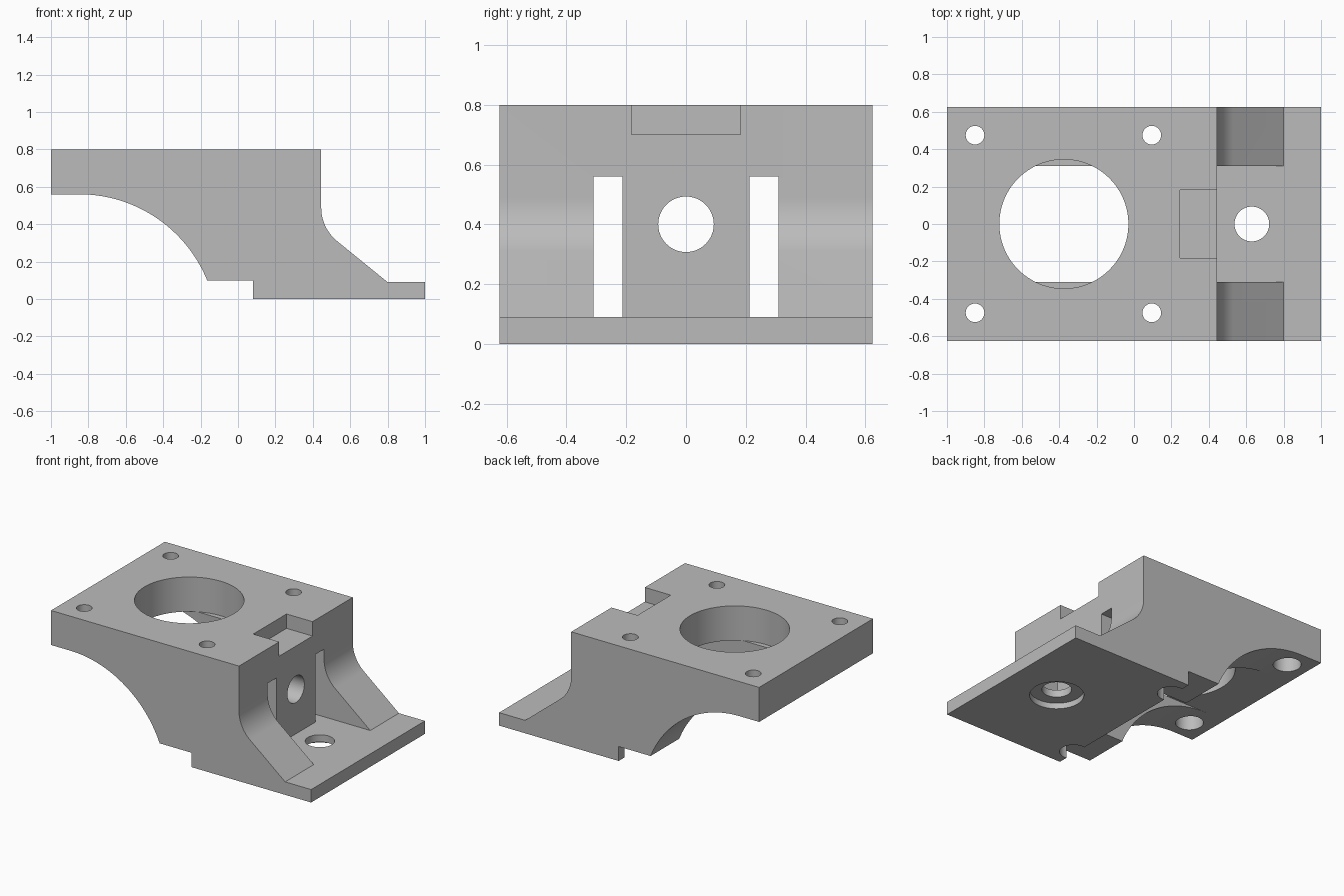
import bpy, bmesh
from math import sin, cos, pi, radians, asin
from mathutils import Matrix, Vector

default = bpy.data.objects.get("Cube")
if default:
    bpy.data.objects.remove(default, do_unlink=True)

HALF_W, INNER, TOP, FOOT, CEILING, WALL_X = 0.625, 0.31, 0.80, 0.09, 0.56, 0.445

grey = bpy.data.materials.new("mid_grey")
grey.use_nodes = True
colour = (0.5, 0.5, 0.5, 1)
grey.diffuse_color = colour
grey.node_tree.nodes["Principled BSDF"].inputs["Base Color"].default_value = colour


def make_object(name, bm):
    bmesh.ops.recalc_face_normals(bm, faces=bm.faces)
    mesh = bpy.data.meshes.new(name)
    bm.to_mesh(mesh)
    bm.free()
    mesh.materials.append(grey)
    obj = bpy.data.objects.new(name, mesh)
    bpy.context.collection.objects.link(obj)
    return obj


def arc(cx, cz, r, a0, a1, n):
    steps = [a0 + (a1 - a0) * i / n for i in range(n + 1)]
    return [(cx + r * cos(a), cz + r * sin(a)) for a in steps]


cutters = []


def cut_box(name, x, y, z):
    bm = bmesh.new()
    bmesh.ops.create_cube(bm, size=1)
    for v in bm.verts:
        v.co = [r[0] if c < 0 else r[1] for c, r in zip(v.co, (x, y, z))]
    cutters.append(make_object(name, bm))


def cut_cylinder(name, start, end, radius, sides=48):
    a, b = Vector(start), Vector(end)
    turn = (b - a).to_track_quat('Z', 'Y').to_matrix().to_4x4()
    bm = bmesh.new()
    bmesh.ops.create_cone(bm, cap_ends=True, segments=sides, radius1=radius, radius2=radius,
                          depth=(b - a).length, matrix=Matrix.Translation((a + b) / 2) @ turn)
    cutters.append(make_object(name, bm))


# Side profile: arched underside, stepped foot, sloped gusset with a fillet
arch_r = 0.74
arch_end = asin((0.56 - arch_r - 0.1) / -arch_r)
arch = arc(-0.85, CEILING - arch_r, arch_r, pi / 2, arch_end, 32)
fillet_r = 0.23
fillet = arc(WALL_X + fillet_r, 0.488, fillet_r, pi + radians(50.8), pi, 16)
profile = ([(-1, TOP), (-1, CEILING)] + arch + [(0.08, 0.1), (0.08, 0), (1, 0), (1, FOOT), (0.8, FOOT)]
           + fillet + [(WALL_X, TOP)])
bm = bmesh.new()
face = bm.faces.new([bm.verts.new((x, -HALF_W, z)) for x, z in profile])
side = bmesh.ops.extrude_face_region(bm, geom=[face])
bmesh.ops.translate(bm, vec=(0, 2 * HALF_W, 0),
                    verts=[g for g in side["geom"] if isinstance(g, bmesh.types.BMVert)])
bracket = make_object("motor_bracket", bm)

# Cavity under the top plate, bay between the gussets, and top notch
cut_box("cavity_cutter", (-1.2, 0.08), (-INNER, INNER), (-0.2, CEILING))
cut_box("bay_cutter", (WALL_X, 1.2), (-INNER, INNER), (FOOT, 1))
cut_box("notch_cutter", (0.245, 0.6), (-0.183, 0.183), (0.7, 1))

# Slots either side of the upright wall
for s in (-1, 1):
    cut_box("slot_cutter", (0, 0.6), sorted((s * 0.213, s * INNER)), (FOOT, CEILING))

# Large plate opening and the hole through the wall
cut_cylinder("opening_cutter", (-0.375, 0, CEILING), (-0.375, 0, 1), 0.345, 96)
cut_cylinder("wall_hole_cutter", (-0.1, 0, 0.4), (0.6, 0, 0.4), 0.093)

# Foot hole with a shallow counterbore below
cut_cylinder("foot_hole_cutter", (0.63, 0, -0.2), (0.63, 0, 0.3), 0.093)
cut_cylinder("foot_bore_cutter", (0.63, 0, -0.2), (0.63, 0, 0.04), 0.17)

# Four corner bolt holes, counterbored from below
for x in (-0.85, 0.095):
    for y in (-0.475, 0.475):
        cut_cylinder("bolt_hole_cutter", (x, y, -0.2), (x, y, 1), 0.05, 32)
        cut_cylinder("bolt_bore_cutter", (x, y, -0.2), (x, y, 0.68), 0.0875, 32)

# Apply the cuts
for c in cutters:
    c.hide_render = True
    mod = bracket.modifiers.new(c.name, 'BOOLEAN')
    mod.operation, mod.solver, mod.object = 'DIFFERENCE', 'EXACT', c
bpy.context.view_layer.update()
result = bpy.data.meshes.new_from_object(bracket.evaluated_get(bpy.context.evaluated_depsgraph_get()))
bracket.modifiers.clear()
bracket.data = result
for c in cutters:
    bpy.data.objects.remove(c, do_unlink=True)

# Smooth curved walls, sharp edges
bpy.ops.object.select_all(action='DESELECT')
bracket.select_set(True)
bpy.context.view_layer.objects.active = bracket
bpy.ops.object.shade_smooth_by_angle(angle=radians(25))
